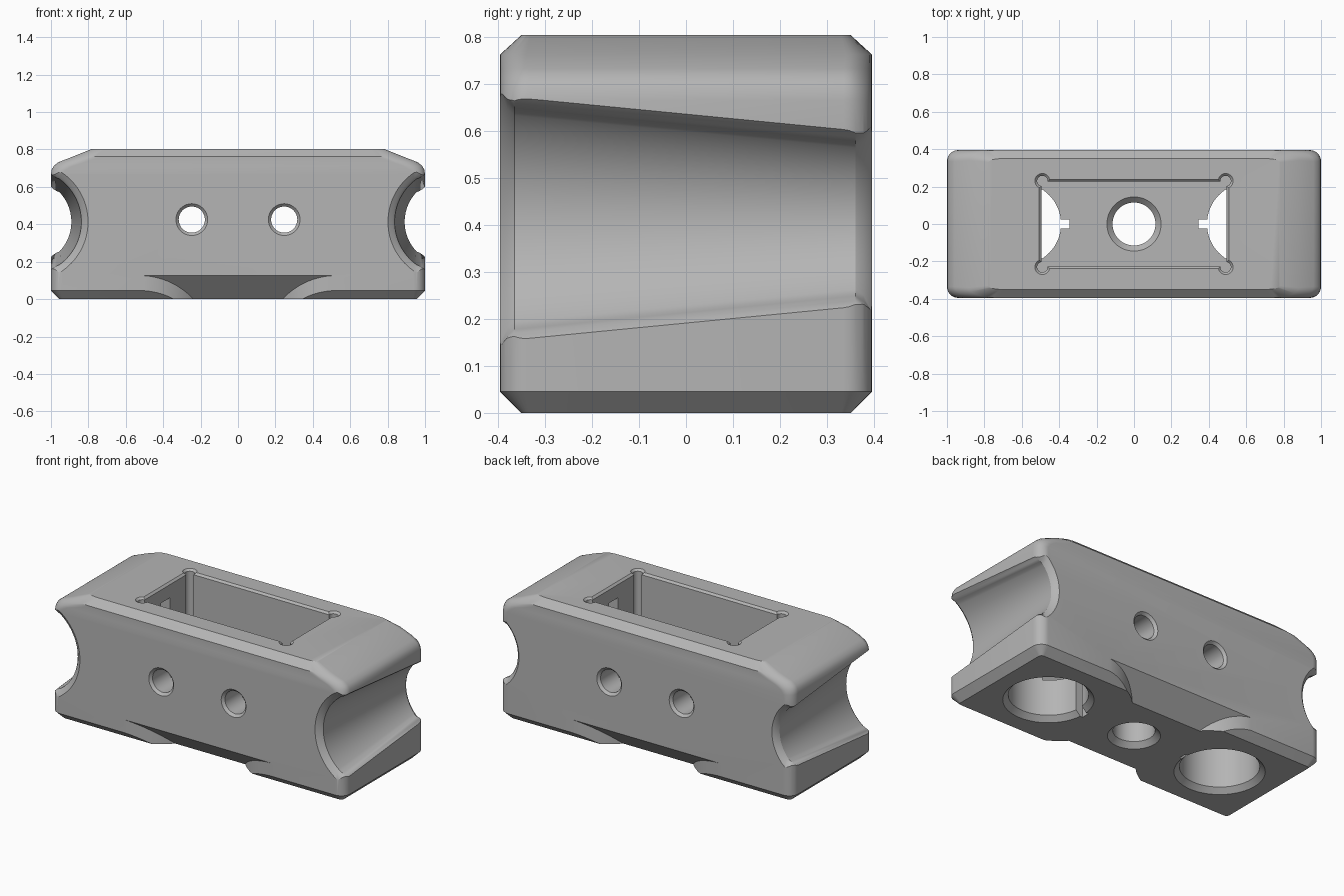
import bpy, bmesh, math
from mathutils import Vector

if "Cube" in bpy.data.objects:
    bpy.data.objects.remove(bpy.data.objects["Cube"])

grey = bpy.data.materials.new("plain grey")
grey.use_nodes = True
COLOUR = (0.46, 0.46, 0.46, 1)
grey.diffuse_color = COLOUR
grey.node_tree.nodes["Principled BSDF"].inputs["Base Color"].default_value = COLOUR


def loft(name, rings):
    """Closed solid through rings that share one point count."""
    bm = bmesh.new()
    loops = [[bm.verts.new(p) for p in ring] for ring in rings]
    n = len(loops[0])
    for a, b in zip(loops, loops[1:]):
        for i in range(n):
            j = (i + 1) % n
            bm.faces.new((a[i], a[j], b[j], b[i]))
    bm.faces.new(loops[0])
    bm.faces.new(loops[-1])
    bmesh.ops.recalc_face_normals(bm, faces=bm.faces)
    mesh = bpy.data.meshes.new(name)
    bm.to_mesh(mesh)
    bm.free()
    mesh.materials.append(grey)
    obj = bpy.data.objects.new(name, mesh)
    bpy.context.scene.collection.objects.link(obj)
    return obj


def lathe(name, x, y, profile, n=48, along_y=False):
    """Turned solid; profile is (height, radius), y is the axis z when along_y."""
    rings = []
    for h, r in profile:
        ring = []
        for i in range(n):
            t = 2 * math.pi * i / n
            u, v = x + r * math.cos(t), y + r * math.sin(t)
            ring.append((u, h, v) if along_y else (u, v, h))
        rings.append(ring)
    return loft(name, rings)


def box(name, x, y, levels):
    """Stack of rectangles; levels are (z, half x, half y)."""
    corners = ((1, 1), (-1, 1), (-1, -1), (1, -1))
    return loft(name, [[(x + a * hx, y + b * hy, z) for a, b in corners]
                       for z, hx, hy in levels])


def cut(target, cutter):
    mod = target.modifiers.new("cut", 'BOOLEAN')
    mod.operation, mod.solver, mod.object = 'DIFFERENCE', 'EXACT', cutter
    bpy.context.view_layer.objects.active = target
    bpy.ops.object.modifier_apply(modifier=mod.name)
    bpy.data.objects.remove(cutter)


def rounded(z, hx, hy, rx, ry, steps=8):
    """Rectangle ring with elliptical corners."""
    ring = []
    for k, (a, b) in enumerate(((1, 1), (-1, 1), (-1, -1), (1, -1))):
        for i in range(steps + 1):
            t = math.pi / 2 * (k + i / steps)
            ring.append((a * (hx - rx) + rx * math.cos(t),
                         b * (hy - ry) + ry * math.sin(t), z))
    return ring


# Body: chamfered foot, rounded upright edges, sloping shoulders
body = loft("block_body", [rounded(*level) for level in (
    (0, 0.955, 0.35, 0.02, 0.02),
    (0.045, 1, 0.395, 0.06, 0.06),
    (0.665, 1, 0.395, 0.06, 0.06),
    (0.69, 0.997, 0.395, 0.075, 0.06),
    (0.712, 0.985, 0.395, 0.1, 0.06),
    (0.732, 0.96, 0.395, 0.14, 0.06),
    (0.762, 0.883, 0.395, 0.15, 0.055),
    (0.803, 0.78, 0.35, 0.08, 0.02))])

# Tapered grooves across both ends
AXIS_X, AXIS_Z, LIP_X = 1.12, 0.413, 0.955


def groove_ring(side, y, r, flare):
    reach = math.acos((AXIS_X - LIP_X) / r)
    arc = [(AXIS_X - r * math.cos(t), r * math.sin(t))
           for t in (reach * (i / 16 - 1) for i in range(33))]
    h = arc[-1][1]
    lip = [(0.97, h + flare * 0.2), (0.985, h + flare * 0.5), (1.002, h + flare)]
    lip.append((1.2, h + flare))
    pts = [(x, -z) for x, z in reversed(lip)] + arc + lip
    return [(side * x, y, AXIS_Z + z) for x, z in pts]


for side in (1, -1):
    cut(body, loft("groove_cutter", [groove_ring(side, *s) for s in (
        (-0.41, 0.335, 0.01), (-0.393, 0.316, 0.015), (-0.38, 0.295, 0.025),
        (-0.365, 0.2825, 0.03), (0.36, 0.229, 0.03),
        (0.378, 0.238, 0.025), (0.393, 0.255, 0.015), (0.41, 0.275, 0.01))]))

# Sloped undercuts at the waist, bounded by round bosses
for side in (1, -1):
    section = ((0.415, 0.145), (0.25, -0.02), (0.415, -0.02))
    wedge = loft("waist_cutter", [[(x, side * y, z) for y, z in section]
                                  for x in (-0.52, 0.52)])
    for x in (0.528, -0.528):
        cut(wedge, lathe("boss", x, 0, ((-0.1, 0.396), (0.3, 0.396)), 96))
    cut(body, wedge)

# Top pocket with relieved corners and a softened rim
FLOOR = 0.25
cut(body, box("pocket_cutter", 0, 0, (
    (FLOOR, 0.495, 0.227), (0.791, 0.495, 0.227), (0.823, 0.527, 0.259))))
for a in (1, -1):
    for b in (1, -1):
        cut(body, lathe("corner_cutter", a * 0.49, b * 0.23, (
            (FLOOR, 0.028), (0.791, 0.028), (0.823, 0.06)), 24))

# Central hole, chamfered at the floor and underneath
cut(body, lathe("centre_cutter", 0, 0, (
    (-0.02, 0.165), (0.03, 0.115), (FLOOR - 0.03, 0.115), (FLOOR + 0.02, 0.165))))

for side in (1, -1):
    # Large blind bores from below with keyways, and wire recesses
    cut(body, lathe("bore_cutter", side * 0.609, 0, (
        (-0.02, 0.269), (0.03, 0.219), (0.55, 0.219)), 64))
    cut(body, box("keyway_cutter", side * 0.395, 0, (
        (-0.02, 0.05, 0.025), (FLOOR + 0.02, 0.05, 0.025))))
    cut(body, box("recess_cutter", side * 0.52, 0, (
        (0.5, 0.06, 0.045), (0.71, 0.06, 0.045))))
    # Cross holes through both long walls
    cut(body, lathe("cross_cutter", side * 0.247, 0.425, (
        (-0.415, 0.105), (-0.38, 0.07), (0.38, 0.07), (0.415, 0.105)), 40, True))

# Centre the block and shade
pts = [v.co for v in body.data.vertices]
low = Vector([min(p[i] for p in pts) for i in range(3)])
body.location.z = -low.z
bpy.ops.object.select_all(action='DESELECT')
body.select_set(True)
bpy.context.view_layer.objects.active = body
bpy.ops.object.shade_smooth_by_angle(angle=math.radians(28))
